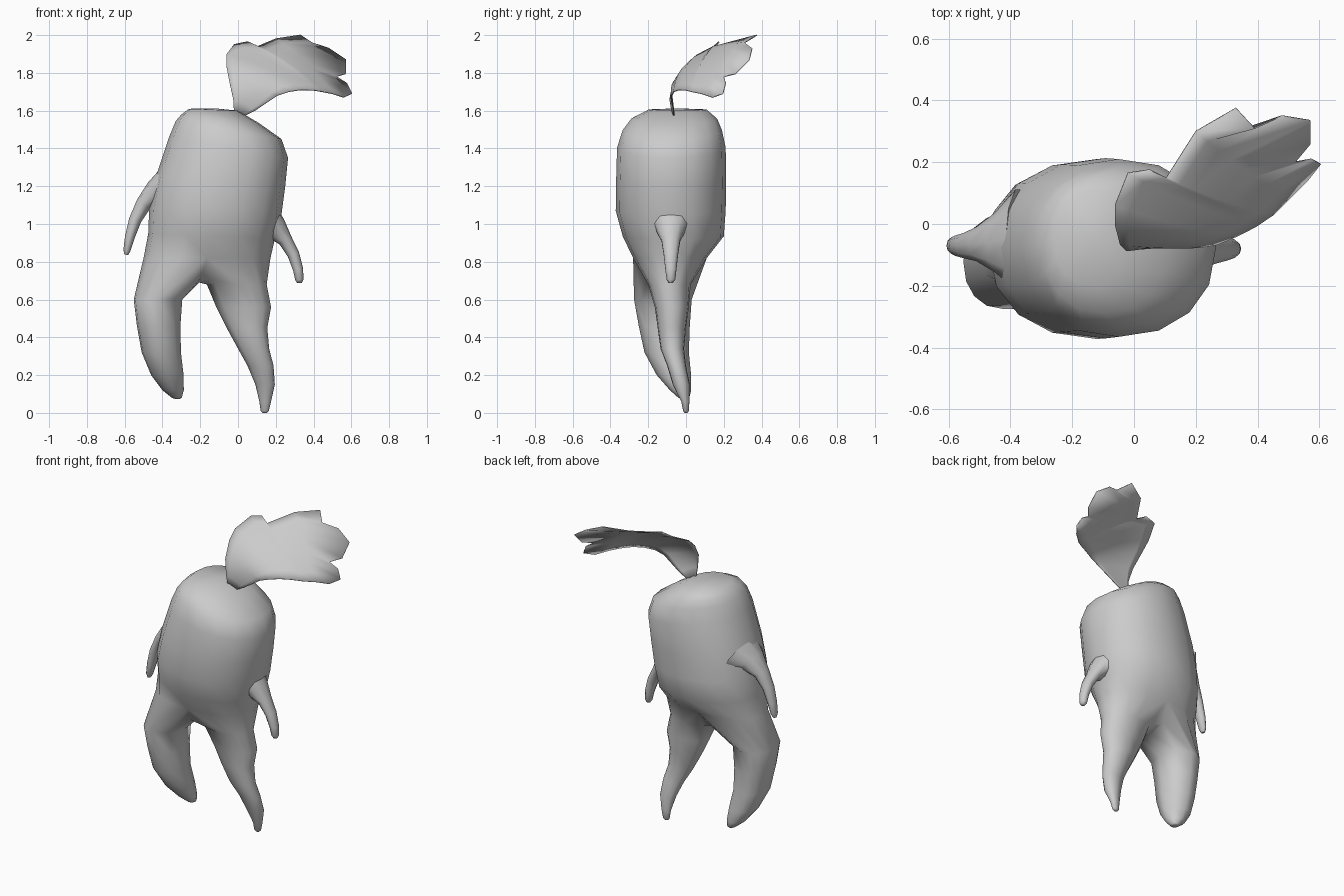
import bpy, bmesh, math
from mathutils import Vector

cube = bpy.data.objects.get("Cube")
if cube:
    bpy.data.objects.remove(cube, do_unlink=True)

grey = bpy.data.materials.new("plain_grey")
grey.use_nodes = True
grey.diffuse_color = (0.6, 0.6, 0.6, 1)
grey.node_tree.nodes["Principled BSDF"].inputs["Base Color"].default_value = (0.6, 0.6, 0.6, 1)


def finish(bm, name, angle=60):
    bmesh.ops.recalc_face_normals(bm, faces=bm.faces)
    mesh = bpy.data.meshes.new(name)
    bm.to_mesh(mesh)
    bm.free()
    mesh.materials.append(grey)
    obj = bpy.data.objects.new(name, mesh)
    bpy.context.collection.objects.link(obj)
    bpy.ops.object.select_all(action='DESELECT')
    obj.select_set(True)
    bpy.context.view_layer.objects.active = obj
    bpy.ops.object.shade_smooth_by_angle(angle=math.radians(angle))
    return obj


def bridge(bm, a, b):
    n = len(a)
    for i in range(n):
        bm.faces.new((a[i], a[(i + 1) % n], b[(i + 1) % n], b[i]))


def oval(bm, x0, z0, x1, z1, y0, y1, degrees):
    """Oval ring spanning x0..x1 and y0..y1, tilted from z0 to z1."""
    ring = []
    for d in degrees:
        c, s = math.cos(math.radians(d)), math.sin(math.radians(d))
        c = math.copysign(abs(c) ** 0.92, c)
        s = math.copysign(abs(s) ** 0.92, s)
        t = (c + 1) / 2
        ring.append(bm.verts.new((x0 + (x1 - x0) * t, (y0 + y1) / 2 + (y1 - y0) / 2 * s,
                                  z0 + (z1 - z0) * t)))
    return ring


# Root body: stacked tilted ovals, splitting into two legs at the crotch
bm = bmesh.new()
full = [i * 22.5 for i in range(16)]
body = [(-0.26, 1.61, 0.00, 1.60, -0.20, 0.11),
        (-0.30, 1.58, 0.11, 1.535, -0.29, 0.165),
        (-0.33, 1.545, 0.23, 1.45, -0.335, 0.19),
        (-0.365, 1.46, 0.265, 1.35, -0.365, 0.21),
        (-0.435, 1.25, 0.25, 1.20, -0.37, 0.213),
        (-0.47, 1.09, 0.23, 1.05, -0.372, 0.21),
        (-0.475, 0.95, 0.195, 0.92, -0.335, 0.20),
        (-0.50, 0.82, 0.172, 0.82, -0.28, 0.11)]
rings = [oval(bm, *r, full) for r in body]
for a, b in zip(rings, rings[1:]):
    bridge(bm, a, b)
top = bm.verts.new((-0.12, -0.05, 1.612))
for i in range(16):
    bm.faces.new((top, rings[0][i], rings[0][(i + 1) % 16]))

hip = rings[-1]
crotch = [bm.verts.new(p) for p in ((-0.2, 0.03, 0.715), (-0.205, -0.08, 0.69), (-0.2, -0.20, 0.71))]
left_loop = hip[12:] + hip[:5] + crotch
right_loop = hip[4:13] + crotch[::-1]

# Legs: x0, x1, y0, y1, z from hip to foot
left_leg = [(-0.165, 0.152, -0.20, 0.025, 0.68), (-0.115, 0.175, -0.165, 0.015, 0.56),
            (-0.06, 0.155, -0.15, 0.0, 0.45), (0.0, 0.165, -0.135, -0.01, 0.34),
            (0.05, 0.188, -0.10, 0.0, 0.25), (0.092, 0.195, -0.07, 0.02, 0.15),
            (0.113, 0.175, -0.025, 0.018, 0.06), (0.12, 0.163, -0.015, 0.015, 0.01),
            (0.13, 0.153, -0.008, 0.008, 0.0)]
right_leg = [(-0.552, -0.295, -0.275, 0.03, 0.60), (-0.535, -0.305, -0.25, 0.02, 0.46),
             (-0.51, -0.302, -0.22, 0.015, 0.32), (-0.46, -0.288, -0.155, 0.027, 0.20),
             (-0.40, -0.287, -0.085, 0.027, 0.12), (-0.35, -0.298, -0.04, 0.018, 0.08),
             (-0.335, -0.31, -0.02, 0.01, 0.074)]
outer = [-90 + 22.5 * k for k in range(9)]
inner = [135, 180, 225]
for loop, leg, turn in ((left_loop, left_leg, 0), (right_loop, right_leg, 180)):
    for x0, x1, y0, y1, z in leg:
        ring = oval(bm, x0, z, x1, z, y0, y1, [d + turn for d in outer + inner])
        bridge(bm, loop, ring)
        loop = ring
    bm.faces.new(loop)
finish(bm, "root_body")


# Arms: tapered rootlets, each station is x, y, z, in-plane radius, depth radius
def arm(name, stations, sides=10):
    bm = bmesh.new()
    pts = [Vector(s[:3]) for s in stations]
    prev = None
    for i, s in enumerate(stations):
        d = (pts[min(i + 1, len(pts) - 1)] - pts[max(i - 1, 0)]).normalized()
        side = Vector((0, 1, 0))
        across = d.cross(side).normalized()
        ring = [bm.verts.new(pts[i] + across * s[3] * math.cos(a) + side * s[4] * math.sin(a))
                for a in (2 * math.pi * k / sides for k in range(sides))]
        if prev:
            bridge(bm, prev, ring)
        else:
            bm.faces.new(ring)
        prev = ring
    bm.faces.new(prev)
    finish(bm, name)


arm("left_arm", [(0.14, -0.08, 1.02, 0.10, 0.12), (0.20, -0.08, 0.975, 0.065, 0.08),
                 (0.25, -0.08, 0.915, 0.038, 0.052), (0.293, -0.08, 0.84, 0.032, 0.04),
                 (0.318, -0.08, 0.76, 0.027, 0.031), (0.325, -0.08, 0.705, 0.022, 0.024),
                 (0.326, -0.08, 0.688, 0.012, 0.012)])
arm("right_arm", [(-0.37, -0.05, 1.20, 0.10, 0.17), (-0.44, -0.06, 1.165, 0.065, 0.10),
                  (-0.50, -0.065, 1.105, 0.042, 0.058), (-0.545, -0.07, 1.02, 0.033, 0.042),
                  (-0.573, -0.07, 0.93, 0.026, 0.034), (-0.588, -0.07, 0.86, 0.019, 0.026),
                  (-0.592, -0.07, 0.837, 0.010, 0.012)])

# Leaf: arched sheet between an upper and a lower edge, ending in lobed tips
edges = [((-0.02, -0.07, 1.57), (0.03, -0.065, 1.57)),
         ((-0.025, -0.085, 1.66), (0.09, -0.065, 1.60)),
         ((-0.045, -0.065, 1.75), (0.21, -0.075, 1.68)),
         ((-0.062, 0.0, 1.84), (0.27, -0.065, 1.70)),
         ((-0.062, 0.06, 1.895), (0.33, -0.04, 1.71)),
         ((-0.02, 0.165, 1.95), (0.39, -0.01, 1.71)),
         ((0.05, 0.175, 1.965), (0.42, 0.01, 1.705)),
         ((0.105, 0.15, 1.94), (0.45, 0.03, 1.70)),
         ((0.20, 0.30, 1.98), (0.50, 0.08, 1.69))]
tips = [(0.33, 0.375, 2.0), (0.39, 0.31, 1.96), (0.48, 0.35, 1.93), (0.57, 0.335, 1.87),
        (0.57, 0.26, 1.795), (0.52, 0.20, 1.78), (0.575, 0.21, 1.745), (0.603, 0.195, 1.69),
        (0.56, 0.14, 1.67)]
bm = bmesh.new()
rows = []
for i, (u, l) in enumerate(edges):
    u, l = Vector(u), Vector(l)
    row = []
    for k in range(9):
        t = k / 8
        bulge = 4 * t * (1 - t) * min(i, 4) / 4
        row.append(bm.verts.new(u.lerp(l, t) + Vector((0.0, -0.01, 0.025)) * bulge))
    rows.append(row)
rows.append([bm.verts.new(p) for p in tips])
for a, b in zip(rows, rows[1:]):
    for k in range(8):
        bm.faces.new((a[k], a[k + 1], b[k + 1], b[k]))
leaf = finish(bm, "leaf")
thick = leaf.modifiers.new("thickness", 'SOLIDIFY')
thick.thickness = 0.006
thick.offset = 0
